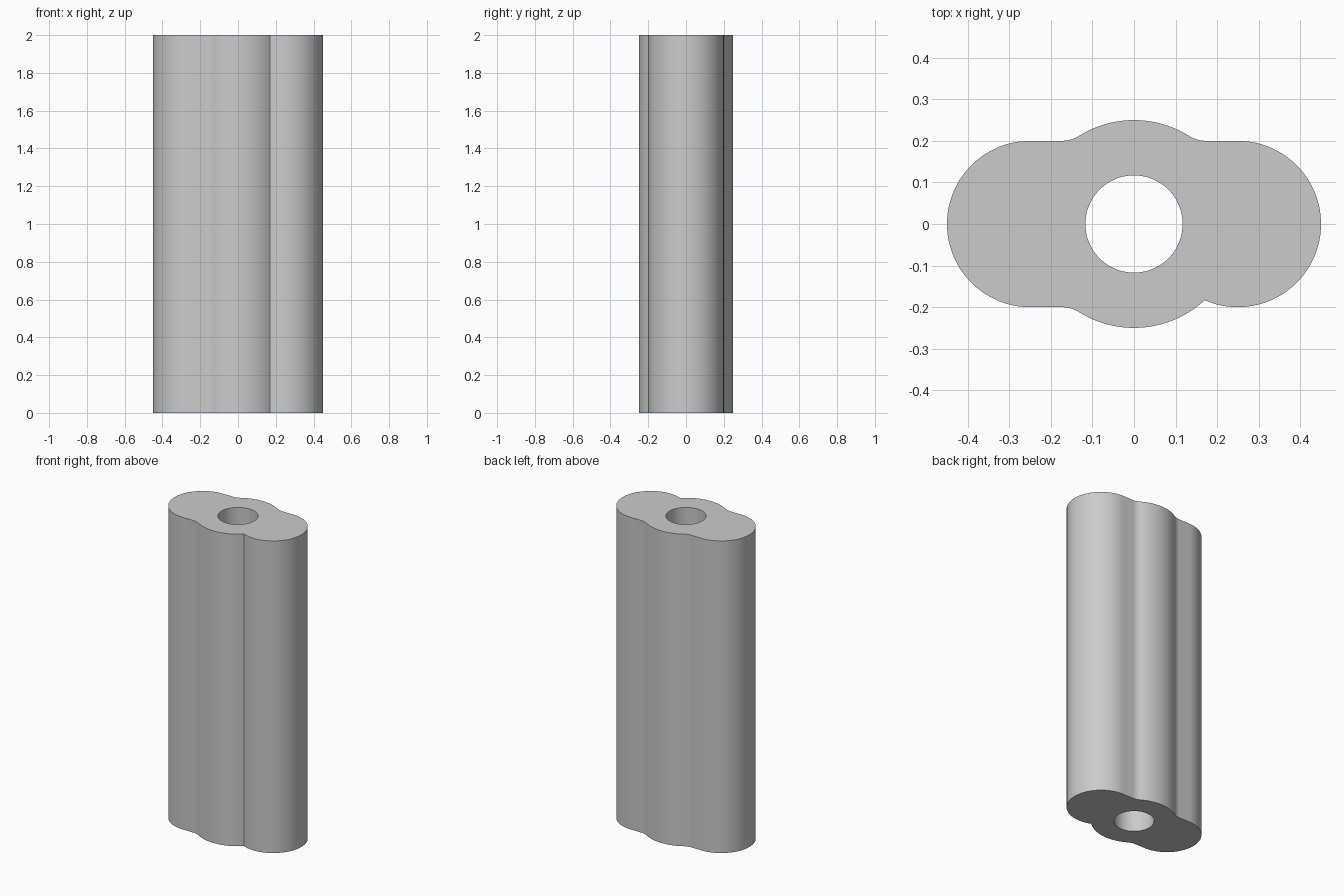
import bpy, bmesh
from math import radians, degrees, cos, sin, atan2, sqrt

if "Cube" in bpy.data.objects:
    bpy.data.objects.remove(bpy.data.objects["Cube"])

HEIGHT, HOLE_R = 2.0, 0.117
SIDE_X, SIDE_R, MID_R = 0.25, 0.2, 0.25
FILLET = 0.08
fx = sqrt((MID_R + FILLET) ** 2 - (SIDE_R + FILLET) ** 2)
fy = SIDE_R + FILLET
t = degrees(atan2(fy, fx))

# Sharp groove where the front right lobe meets the middle lobe
nx = (MID_R ** 2 + SIDE_X ** 2 - SIDE_R ** 2) / (2 * SIDE_X)
ny = -sqrt(MID_R ** 2 - nx ** 2)


def arc(cx, cy, r, a0, a1, n):
    angles = [radians(a0 + (a1 - a0) * i / n) for i in range(n + 1)]
    return [(cx + r * cos(a), cy + r * sin(a)) for a in angles]


# Outer outline, counter-clockwise from the groove
outer = (arc(SIDE_X, 0, SIDE_R, degrees(atan2(ny, nx - SIDE_X)), 90, 48)
         + arc(fx, fy, FILLET, -90, t - 180, 6)
         + arc(0, 0, MID_R, t, 180 - t, 20)[1:-1]
         + arc(-fx, fy, FILLET, -t, -90, 6)
         + arc(-SIDE_X, 0, SIDE_R, 90, 270, 44)
         + arc(-fx, -fy, FILLET, 90, t, 6)
         + arc(0, 0, MID_R, 180 + t, 360 + degrees(atan2(ny, nx)), 22)[1:-1])
hole = arc(0, 0, HOLE_R, 0, 360, 64)[:-1]

# Fill the outline around the hole, then extrude it upwards
bm = bmesh.new()
edges = []
for loop in (outer, hole):
    vs = [bm.verts.new((x, y, 0)) for x, y in loop]
    edges += [bm.edges.new((vs[i - 1], vs[i])) for i in range(len(vs))]
bmesh.ops.triangle_fill(bm, edges=edges, use_beauty=True)
ext = bmesh.ops.extrude_face_region(bm, geom=bm.faces[:], use_keep_orig=True)
top = [g for g in ext["geom"] if isinstance(g, bmesh.types.BMVert)]
bmesh.ops.translate(bm, verts=top, vec=(0, 0, HEIGHT))
bmesh.ops.recalc_face_normals(bm, faces=bm.faces[:])

mesh = bpy.data.meshes.new("lobed_column")
bm.to_mesh(mesh)
bm.free()
column = bpy.data.objects.new("lobed_column", mesh)
bpy.context.collection.objects.link(column)

# Smooth sides with crisp ends and groove
bpy.context.view_layer.objects.active = column
column.select_set(True)
bpy.ops.object.shade_smooth_by_angle(angle=radians(30))
